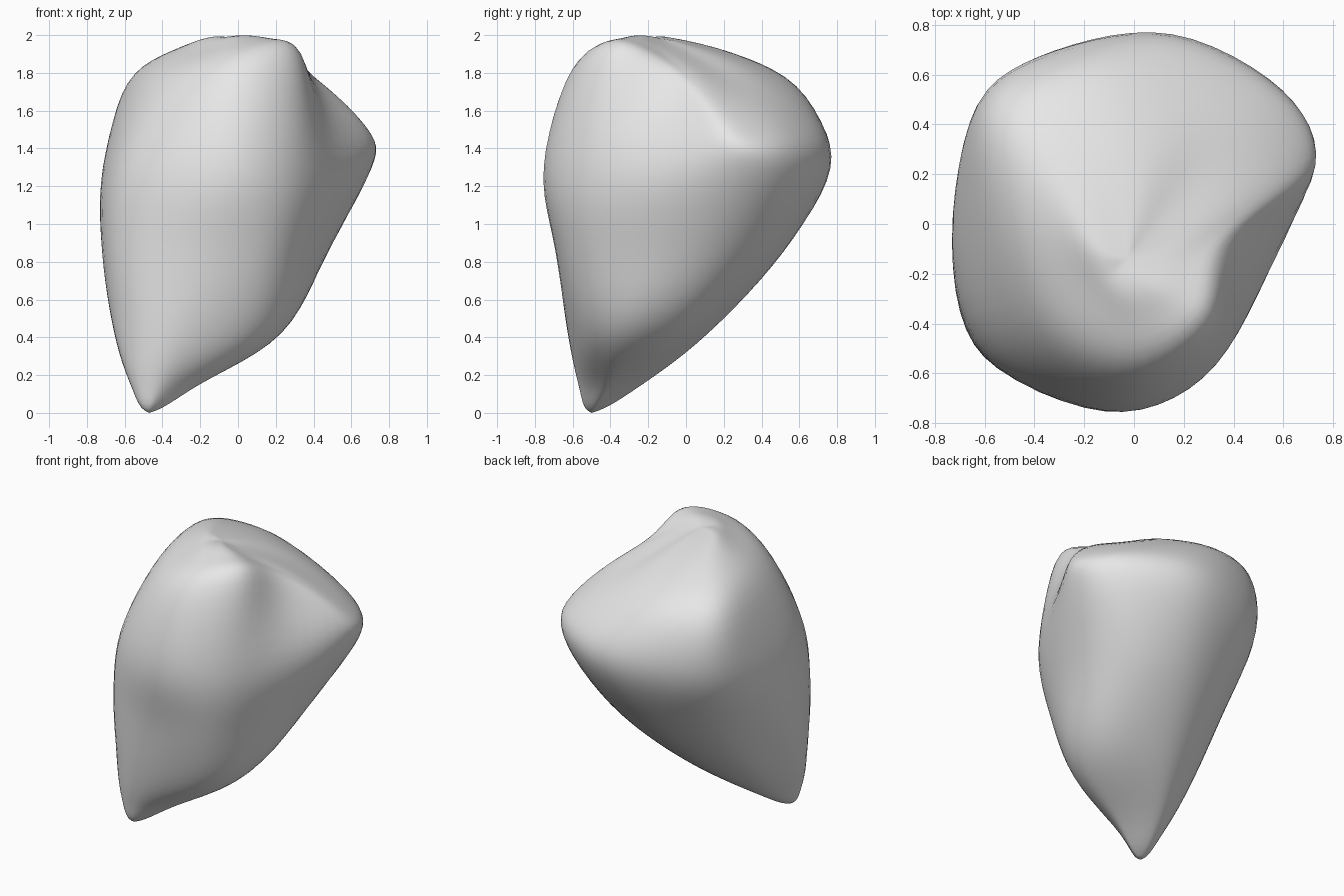
import bpy
import bmesh
from mathutils import Vector

cube = bpy.data.objects.get("Cube")
if cube:
    bpy.data.objects.remove(cube, do_unlink=True)

# Level outlines, each starting at the side corner and running round by the front
levels = {
    0.15: [(-.23, -.36), (-.21, -.43), (-.3, -.51), (-.42, -.57), (-.53, -.54),
           (-.57, -.47), (-.54, -.36), (-.48, -.27), (-.4, -.23), (-.3, -.28)],
    0.42: [(.2, -.07), (.23, -.33), (.05, -.54), (-.32, -.63), (-.56, -.55),
           (-.66, -.36), (-.56, -.09), (-.42, .05), (-.22, .12), (0, .07)],
    0.85: [(.47, .17), (.43, -.22), (.21, -.6), (-.2, -.69), (-.61, -.54),
           (-.725, -.16), (-.59, .21), (-.37, .42), (-.03, .52), (.3, .43)],
    1.3: [(.715, .23), (.54, -.21), (.29, -.62), (-.1, -.765), (-.58, -.52),
          (-.72, 0), (-.64, .47), (-.34, .69), (.15, .775), (.6, .54)],
}
# Sloping rim of the crown and the ring inside it
rim = [(.7, .21, 1.5), (.4, -.08, 1.76), (.32, -.43, 1.9), (-.02, -.62, 1.81),
       (-.38, -.43, 1.74), (-.55, 0, 1.76), (-.57, .46, 1.74), (-.24, .63, 1.69),
       (.13, .64, 1.6), (.52, .47, 1.53)]
crown = [(.38, .08, 1.78), (.22, -.13, 1.91), (.17, -.3, 1.985), (-.02, -.38, 1.96),
         (-.2, -.26, 1.92), (-.29, -.02, 1.94), (-.3, .2, 1.92), (-.12, .3, 1.88),
         (.08, .29, 1.84), (.27, .23, 1.77)]
tip = Vector((-.47, -.5, 0))
apex = Vector((-.03, -.15, 1.99))

rings = [[Vector((x, y, z)) for x, y in ring] for z, ring in levels.items()]
rings += [[Vector(p) for p in ring] for ring in (rim, crown)]
sides = len(rim)
steps = 6


def spline(a, b, c, d, t):
    """Smooth curve from b to c, guided by a and d."""
    return b + (c - a) * (t / 2) + (a * 2 - b * 5 + c * 4 - d) * (t * t / 2) \
        + ((b - c) * 3 + d - a) * (t ** 3 / 2)


def refine_closed(ring):
    n = len(ring)
    return [spline(ring[i - 1], ring[i], ring[(i + 1) % n], ring[(i + 2) % n], s / steps)
            for i in range(n) for s in range(steps)]


# Refine around each ring, then along each line from the tip to the apex
rings = [refine_closed(ring) for ring in rings]
count = sides * steps
lines = []
for i in range(count):
    column = [ring[i] for ring in rings]
    opposite = (i + count // 2) % count
    path = [rings[0][opposite], tip] + column + [apex, rings[-1][opposite]]
    lines.append([spline(*path[k:k + 4], s / steps)
                  for k in range(len(path) - 3) for s in range(steps)][1:])

# Skin the stone
bm = bmesh.new()
grid = [[bm.verts.new(p) for p in line] for line in lines]
bottom, top = bm.verts.new(tip), bm.verts.new(apex)
for i in range(count):
    here, there = grid[i - 1], grid[i]
    bm.faces.new((bottom, here[0], there[0]))
    bm.faces.new((top, there[-1], here[-1]))
    for k in range(len(here) - 1):
        bm.faces.new((here[k], here[k + 1], there[k + 1], there[k]))
# Soften the slight ripples between the rings
for _ in range(5):
    bmesh.ops.smooth_vert(bm, verts=[v for v in bm.verts if v is not bottom], factor=0.5,
                          use_axis_x=True, use_axis_y=True, use_axis_z=True)
bmesh.ops.recalc_face_normals(bm, faces=bm.faces)
mesh = bpy.data.meshes.new("stone")
bm.to_mesh(mesh)
bm.free()
mesh.shade_smooth()
stone = bpy.data.objects.new("stone", mesh)
bpy.context.collection.objects.link(stone)

# Plain grey
grey = bpy.data.materials.new("light_grey")
grey.use_nodes = True
colour = (0.8, 0.8, 0.8, 1)
grey.diffuse_color = colour
grey.node_tree.nodes["Principled BSDF"].inputs["Base Color"].default_value = colour
mesh.materials.append(grey)
